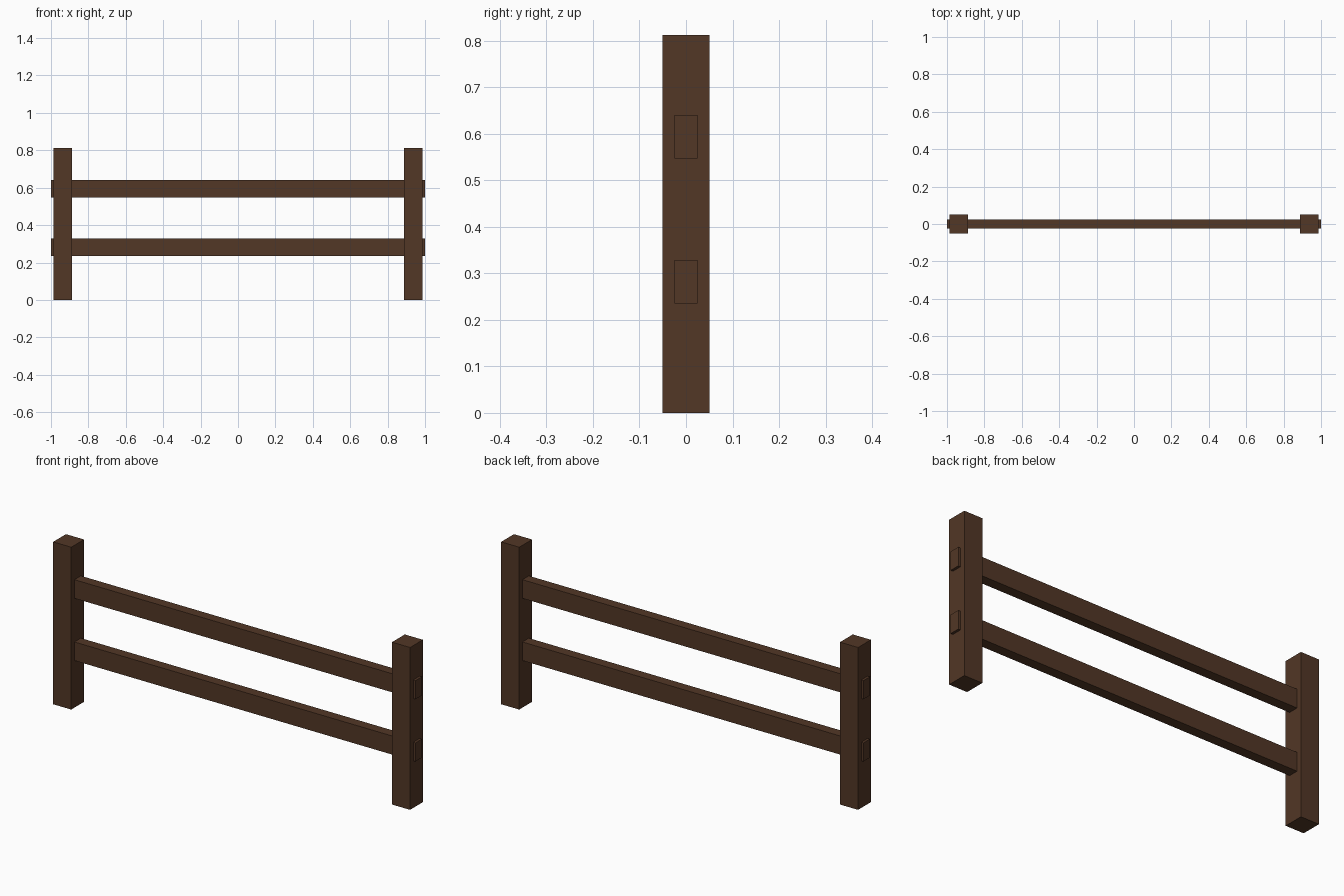
import bpy

if "Cube" in bpy.data.objects:
    bpy.data.objects.remove(bpy.data.objects["Cube"])

wood = bpy.data.materials.new("dark_wood")
wood.diffuse_color = (0.085, 0.038, 0.019, 1)
wood.use_nodes = True
wood.node_tree.nodes["Principled BSDF"].inputs["Base Color"].default_value = wood.diffuse_color


def box(name, center, size):
    bpy.ops.mesh.primitive_cube_add(size=1, location=center)
    ob = bpy.context.object
    ob.name = name
    ob.scale = size
    bpy.ops.object.transform_apply(location=False, rotation=False, scale=True)
    ob.data.materials.append(wood)
    return ob


# Square upright posts
for side, x in (("left", -0.9375), ("right", 0.9375)):
    box(side + "_post", (x, 0, 0.406), (0.1, 0.101, 0.812))

# Rails passing through both posts
for level, z in (("lower", 0.282), ("upper", 0.5935)):
    box(level + "_rail", (0, 0, z), (2.0, 0.0505, 0.093))
